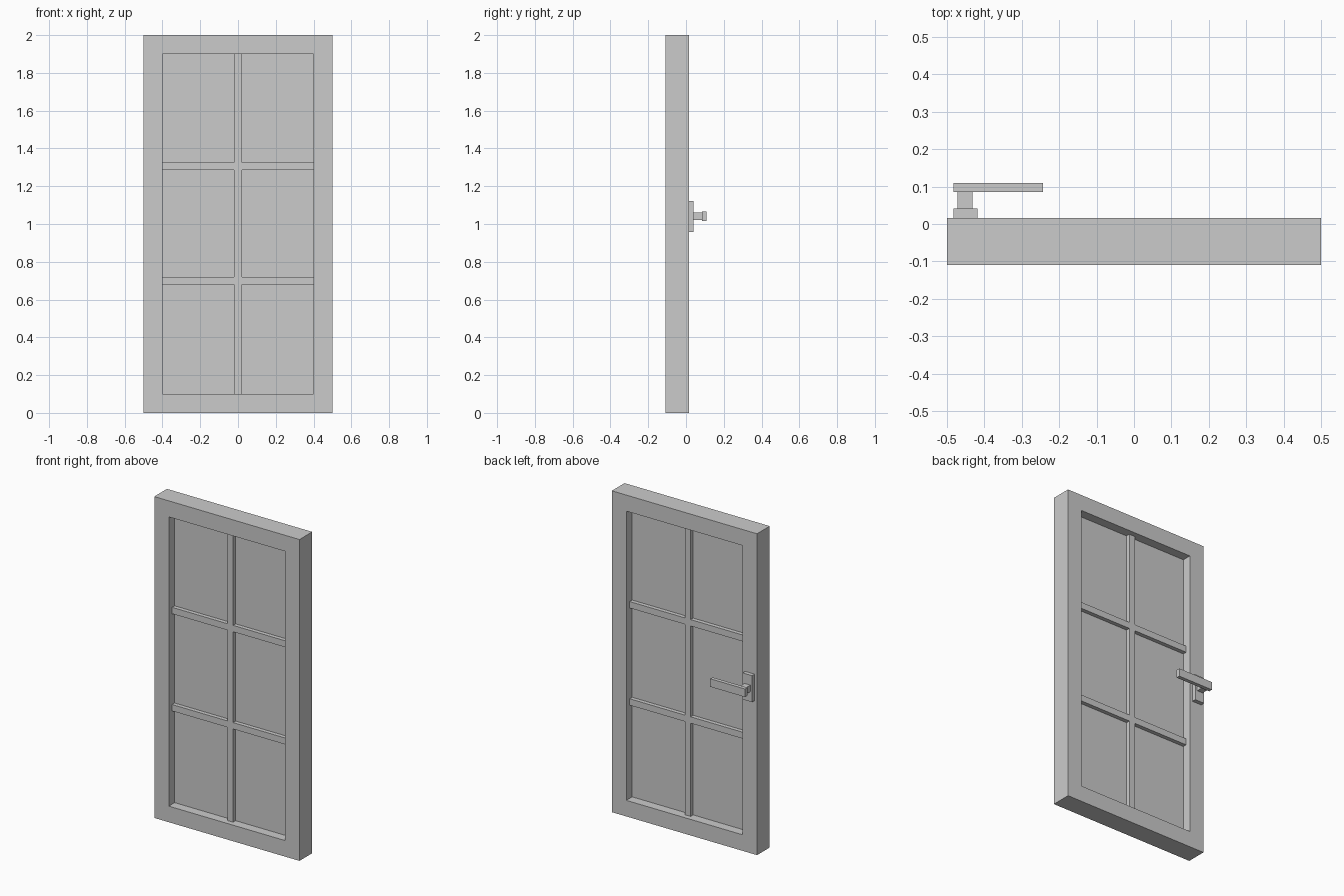
import bpy, bmesh

if "Cube" in bpy.data.objects:
    bpy.data.objects.remove(bpy.data.objects["Cube"])

DOOR_Y = -0.047      # mid-plane of the door leaf
DOOR_BACK = 0.0155   # back face of the door leaf


def lattice(name, xs, zs, solid, depth):
    """Flat grid of cells in the door plane, keeping solid ones, thickened both ways."""
    bm = bmesh.new()
    v = [[bm.verts.new((x, 0, z)) for z in zs] for x in xs]
    for i in range(len(xs) - 1):
        for j in range(len(zs) - 1):
            if solid(i, j):
                bm.faces.new((v[i][j], v[i+1][j], v[i+1][j+1], v[i][j+1]))
    bmesh.ops.delete(bm, geom=[p for p in bm.verts if not p.link_faces], context='VERTS')
    me = bpy.data.meshes.new(name)
    bm.to_mesh(me)
    bm.free()
    ob = bpy.data.objects.new(name, me)
    ob.location.y = DOOR_Y
    bpy.context.collection.objects.link(ob)
    mod = ob.modifiers.new("thickness", 'SOLIDIFY')
    mod.thickness = depth
    mod.offset = 0
    return ob


def box(name, x, y, z):
    """Box from (min, max) ranges."""
    bpy.ops.mesh.primitive_cube_add(size=1, location=[sum(r) / 2 for r in (x, y, z)])
    ob = bpy.context.object
    ob.name = name
    ob.scale = [r[1] - r[0] for r in (x, y, z)]
    bpy.ops.object.transform_apply(location=False, rotation=False, scale=True)
    return ob


# Outer frame with one large opening
lattice("door_frame", [-0.5, -0.4, 0.4, 0.5], [0, 0.1, 1.9, 2],
        lambda i, j: (i, j) != (1, 1), 0.125)

# Glazing bars: one upright and two crossbars
lattice("glazing_bars", [-0.4, -0.02, 0.02, 0.4],
        [0.1, 0.68, 0.72, 1.285, 1.325, 1.9],
        lambda i, j: i == 1 or j in (1, 3), 0.06)

# Glass pane
lattice("glass_pane", [-0.4, 0.4], [0.1, 1.9], lambda i, j: True, 0.01)

# Lever handle on the back: plate, stem and lever
box("handle_plate", (-0.483, -0.418), (DOOR_BACK, 0.041), (0.957, 1.122))
box("handle_stem", (-0.472, -0.432), (0.041, 0.086), (1.02, 1.06))
box("handle_lever", (-0.483, -0.243), (0.086, 0.1095), (1.015, 1.065))
